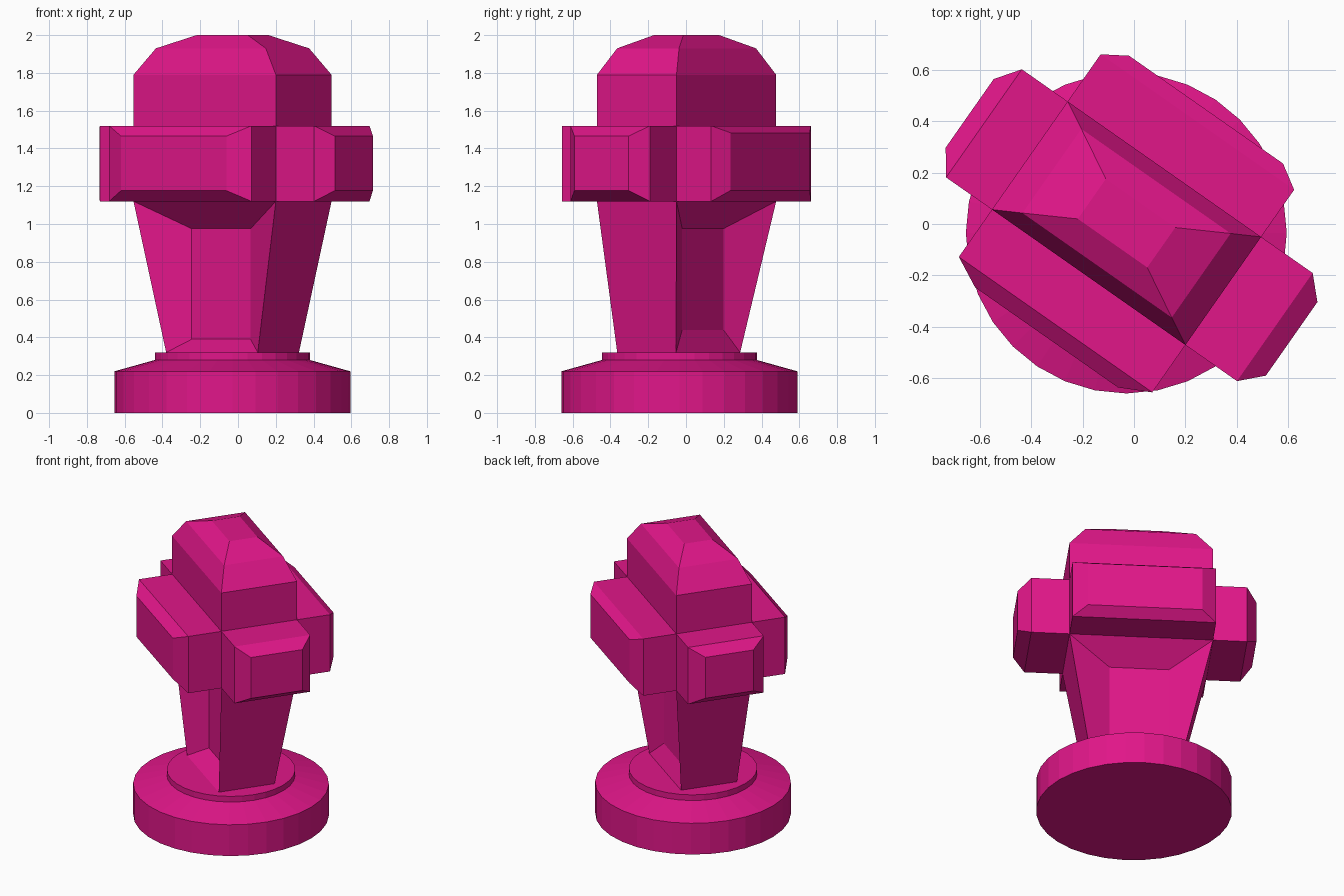
import bpy, bmesh, math
from mathutils import Vector

if "Cube" in bpy.data.objects:
    bpy.data.objects.remove(bpy.data.objects["Cube"])

mat = bpy.data.materials.new("magenta")
mat.diffuse_color = (0.75, 0.008, 0.25, 1)
mat.use_nodes = True
mat.node_tree.nodes["Principled BSDF"].inputs["Base Color"].default_value = mat.diffuse_color


def finish(bm, name, loc, turn=0.0):
    bmesh.ops.recalc_face_normals(bm, faces=bm.faces)
    me = bpy.data.meshes.new(name)
    bm.to_mesh(me)
    bm.free()
    me.materials.append(mat)
    ob = bpy.data.objects.new(name, me)
    ob.location = loc
    ob.rotation_euler.z = turn
    bpy.context.collection.objects.link(ob)
    return ob


def loft(bm, rings):
    """Skin a stack of rings, cap both ends, return the side faces per level."""
    vs = [[bm.verts.new(p) for p in r] for r in rings]
    n = len(vs[0])
    sides = [[bm.faces.new((a[i], a[(i + 1) % n], b[(i + 1) % n], b[i]))
              for i in range(n)] for a, b in zip(vs, vs[1:])]
    bm.faces.new(vs[0][::-1])
    bm.faces.new(vs[-1])
    return sides


def rect(hu, hv, z, cu=0.0, cv=0.0):
    return [(cu - hu, cv - hv, z), (cu + hu, cv - hv, z),
            (cu + hu, cv + hv, z), (cu - hu, cv + hv, z)]


def extrude_to(bm, face, axis, depth, half, z0, z1):
    """Extrude a side face so its new outline is a rectangle at the given depth."""
    mid = face.calc_center_median()
    new = bmesh.ops.extrude_discrete_faces(bm, faces=[face])["faces"][0]
    other = 1 - axis
    for v in new.verts:
        p = Vector((0, 0, z1 if v.co.z > mid.z else z0))
        p[axis] = depth
        p[other] = half if v.co[other] > mid[other] else -half
        v.co = p
    return new


# Round stepped plinth
bm = bmesh.new()
profile = [(0.625, 0), (0.625, 0.22), (0.41, 0.28), (0.41, 0.32)]
N = 32
loft(bm, [[(r * math.cos(2 * math.pi * i / N), r * math.sin(2 * math.pi * i / N), z)
           for i in range(N)] for r, z in profile])
finish(bm, "plinth", (-0.03, -0.035, 0))

# Tapered stem, cross block tier and domed cap, in one turned mesh
bm = bmesh.new()
U, V = 0.46, 0.257
sides = loft(bm, [rect(0.296, 0.19, 0.32, 0.024, -0.034), rect(U, V, 1.12),
                  rect(U, V, 1.52), rect(U, V, 1.79),
                  rect(0.355, 0.2, 1.93), rect(0.165, 0.095, 2.0)])

# Recessed panels on the two broad stem faces
stem_front, _, stem_back, _ = sides[0]
extrude_to(bm, stem_front, 1, -0.105, 0.19, 0.39, 0.975)
extrude_to(bm, stem_back, 1, 0.105, 0.19, 0.44, 0.975)

# Four chamfered blocks: axis, shoulder depth, end depth, half width, end half width, end top
blocks = [(1, -0.482, -0.543, U, 0.34, 1.465),
          (0, 0.705, 0.785, V, 0.175, 1.465),
          (1, 0.481, 0.54, U, 0.366, 1.483),
          (0, -0.678, -0.746, V, 0.163, 1.465)]
for face, (axis, shoulder, end, w, w2, top) in zip(sides[1], blocks):
    f = extrude_to(bm, face, axis, shoulder, w, 1.12, 1.52)
    extrude_to(bm, f, axis, end, w2, 1.177, top)

finish(bm, "stem_and_head", (-0.029, 0.003, 0), math.radians(-35))
